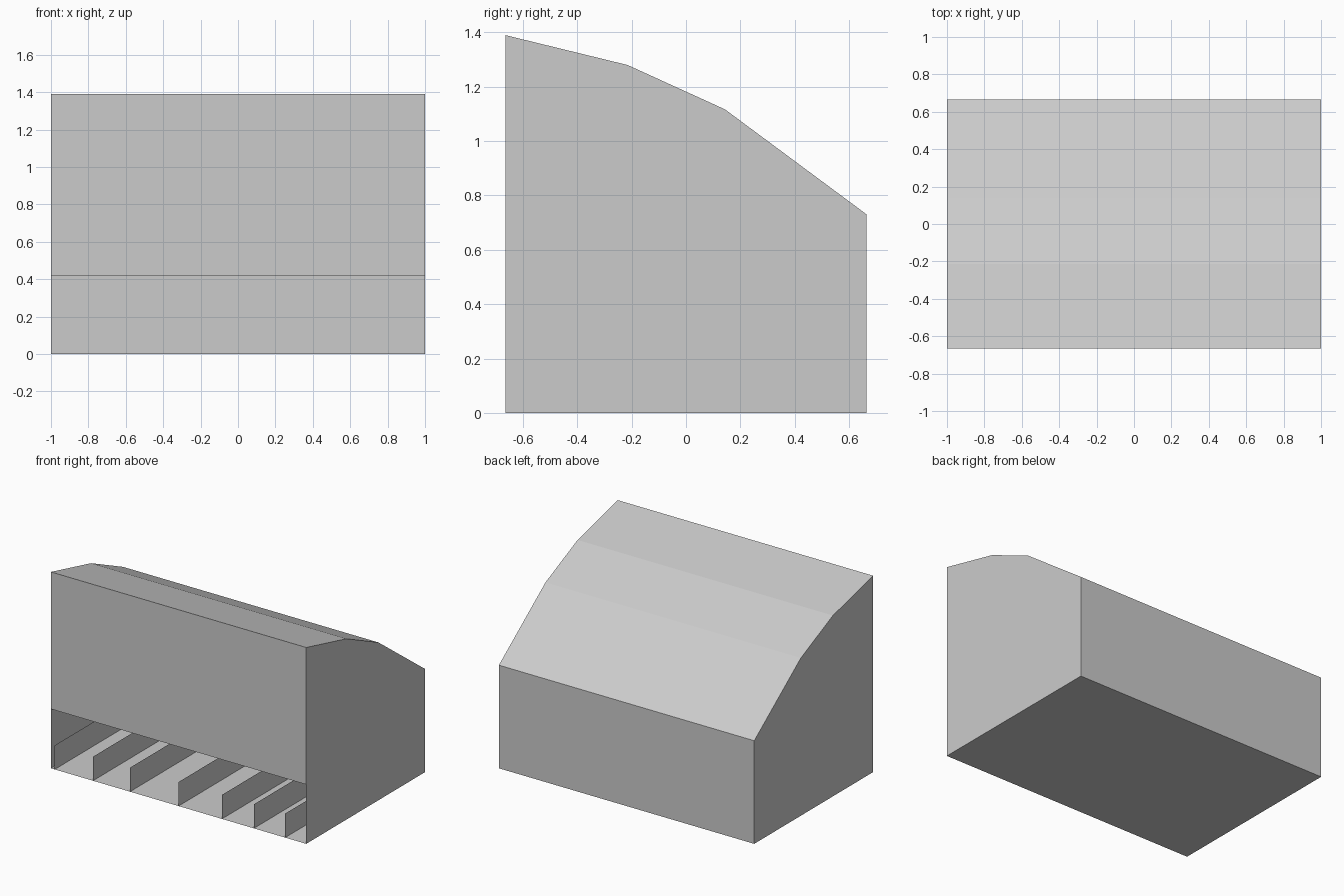
import bpy
import bmesh

cube = bpy.data.objects.get("Cube")
if cube:
    bpy.data.objects.remove(cube, do_unlink=True)

grey = bpy.data.materials.new("plain_grey")
grey.use_nodes = True
colour = (0.6, 0.6, 0.6, 1.0)
grey.diffuse_color = colour
grey.node_tree.nodes["Principled BSDF"].inputs["Base Color"].default_value = colour

HALF_X, FRONT, BACK = 1.0, -0.665, 0.665
LIP_Z, DIVIDER_Z = 0.42, 0.17


def finish(name, bm):
    """Turn a bmesh into a flat-shaded object."""
    mesh = bpy.data.meshes.new(name)
    bm.to_mesh(mesh)
    bm.free()
    mesh.materials.append(grey)
    obj = bpy.data.objects.new(name, mesh)
    bpy.context.collection.objects.link(obj)
    return obj


# Housing: a side profile extruded across x, with a slot open along the front
profile = [(FRONT, 0), (BACK, 0), (BACK, 0.73), (0.143, 1.117),
           (-0.215, 1.28), (FRONT, 1.39), (FRONT, LIP_Z)]
bm = bmesh.new()
right = [bm.verts.new((-HALF_X, y, z)) for y, z in profile]
left = [bm.verts.new((HALF_X, y, z)) for y, z in profile]
bm.faces.new(right)
bm.faces.new(left)
for i in range(len(profile) - 1):
    bm.faces.new((right[i], right[i + 1], left[i + 1], left[i]))
bmesh.ops.recalc_face_normals(bm, faces=bm.faces)
# Make sure the shell faces outward despite the open slot
bm.normal_update()
floor = min(bm.faces, key=lambda f: f.calc_center_median().z)
if floor.normal.z > 0:
    bmesh.ops.reverse_faces(bm, faces=bm.faces)
finish("housing", bm)

# Low sheet dividers standing on the floor, running front to back
for n, x in enumerate((-0.97, -0.67, -0.38, 0.0, 0.34, 0.59, 0.835), 1):
    bm = bmesh.new()
    corners = ((FRONT, 0), (BACK, 0), (BACK, DIVIDER_Z), (FRONT, DIVIDER_Z))
    bm.faces.new([bm.verts.new((x, y, z)) for y, z in corners])
    finish(f"divider_{n}", bm)
